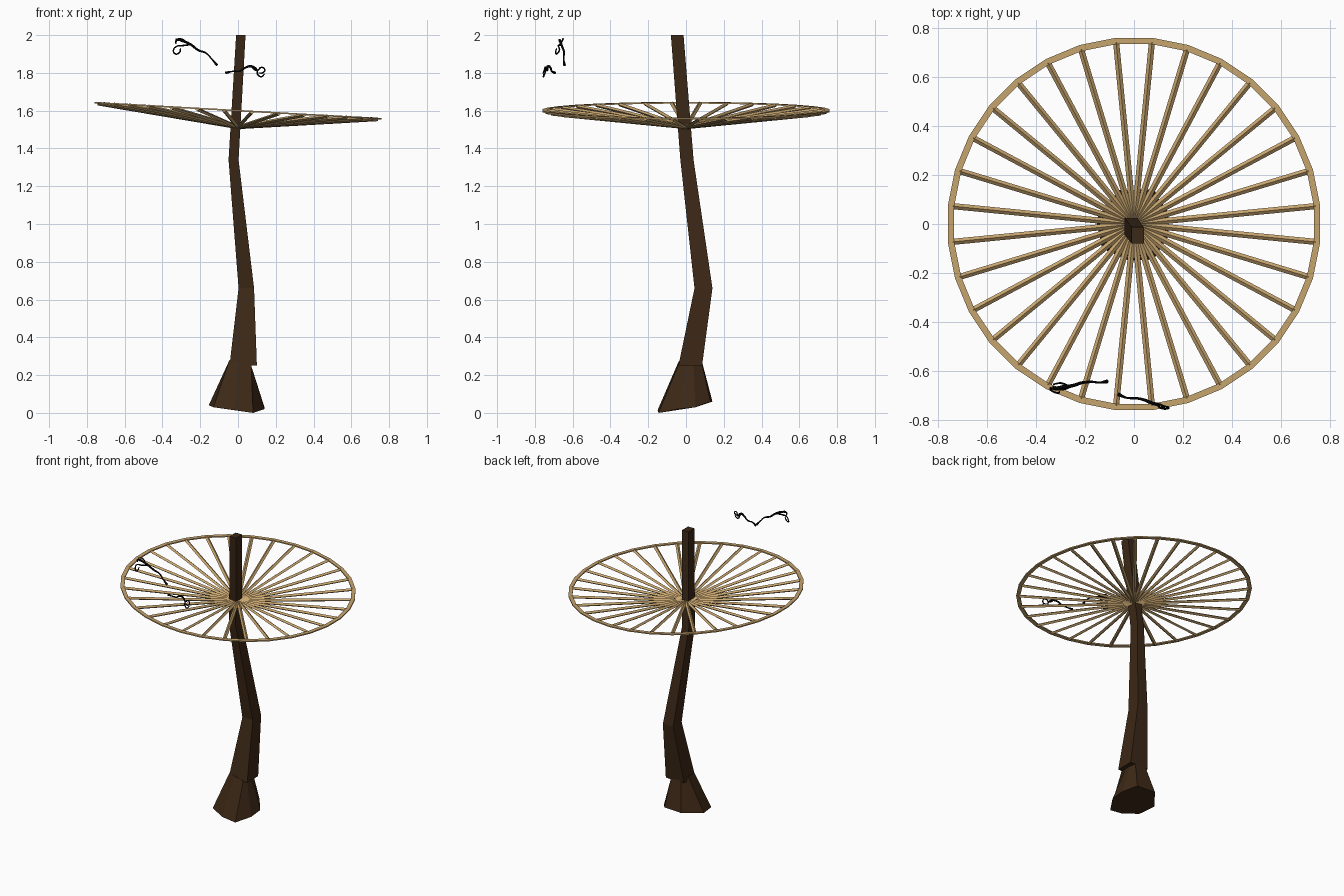
import bpy, bmesh, math
from mathutils import Vector

if "Cube" in bpy.data.objects:
    bpy.data.objects.remove(bpy.data.objects["Cube"])


def material(name, rgb):
    m = bpy.data.materials.new(name)
    m.diffuse_color = (*rgb, 1)
    m.use_nodes = True
    m.node_tree.nodes["Principled BSDF"].inputs["Base Color"].default_value = m.diffuse_color
    return m


BARK = material("dark bark", (0.045, 0.021, 0.008))
TAN = material("tan wood", (0.58, 0.38, 0.16))
BLACK = material("black", (0.001, 0.001, 0.001))


def loft(bm, rings, caps=True, closed=False):
    """Skin a series of equal-sized point rings."""
    rows = [[bm.verts.new(p) for p in r] for r in rings]
    n = len(rows[0])
    pairs = list(zip(rows, rows[1:])) + ([(rows[-1], rows[0])] if closed else [])
    for a, b in pairs:
        for i in range(n):
            j = (i + 1) % n
            bm.faces.new((a[i], a[j], b[j], b[i]))
    if caps and not closed:
        bm.faces.new(rows[0][::-1])
        bm.faces.new(rows[-1])


def finish(bm, name, mat):
    bmesh.ops.recalc_face_normals(bm, faces=bm.faces)
    me = bpy.data.meshes.new(name)
    bm.to_mesh(me)
    bm.free()
    me.materials.append(mat)
    ob = bpy.data.objects.new(name, me)
    bpy.context.collection.objects.link(ob)
    return ob


# Bent square trunk: x0, x1, y0, y1, z
SECTIONS = [
    (-0.045, 0.10, -0.04, 0.085, 0.25),
    (0.003, 0.085, 0.045, 0.14, 0.66),
    (-0.05, 0.003, -0.03, 0.04, 1.34),
    (-0.01, 0.04, -0.08, -0.013, 2.0),
]
bm = bmesh.new()
loft(bm, [[(x0, y0, z), (x1, y0, z), (x1, y1, z), (x0, y1, z)]
          for x0, x1, y0, y1, z in SECTIONS])
finish(bm, "trunk", BARK)

# Flared eight-sided root base
foot = [(0.14, 0.05, 0.03), (0.08, 0.13, 0.06), (-0.06, 0.14, 0.06),
        (-0.155, 0.02, 0.04), (-0.13, -0.10, 0.03), (-0.02, -0.15, 0.015),
        (0.08, -0.145, 0.0), (0.14, -0.05, 0.02)]
neck = [(0.07, 0.04, 0.25), (0.06, 0.085, 0.255), (-0.02, 0.085, 0.27),
        (-0.045, 0.04, 0.28), (-0.045, -0.03, 0.28), (0.0, -0.04, 0.27),
        (0.07, -0.04, 0.255), (0.07, 0.0, 0.25)]
bm = bmesh.new()
loft(bm, [foot, neck])
finish(bm, "root_base", BARK)

# Tilted 32-sided wheel: rim and ridged spokes rising from the hub
SIDES = 32
ANGLES = [(i + 0.5) * math.tau / SIDES for i in range(SIDES)]


def on_wheel(r, a, dz=0.0):
    x, y = r * math.cos(a), r * math.sin(a)
    return Vector((x, y, 1.6 - 0.056 * x + dz))


bm = bmesh.new()
loft(bm, [[on_wheel(0.738, a, -0.004), on_wheel(0.764, a, -0.004),
           on_wheel(0.764, a, 0.004), on_wheel(0.738, a, 0.004)]
          for a in ANGLES], closed=True)
finish(bm, "wheel_rim", TAN)

bm = bmesh.new()
hub = Vector((0, 0, 1.512))
for a in ANGLES:
    end = on_wheel(0.745, a, -0.004)
    along = (end - hub).normalized()
    side = along.cross(Vector((0, 0, 1))).normalized() * 0.0125
    up = side.cross(along).normalized() * 0.010
    loft(bm, [[p + side, p + up, p - side, p - up] for p in (hub, end)])
finish(bm, "wheel_spokes", TAN)

# Floating curly tendrils: x, y, z, radius
TENDRILS = {
    "left_tendril": [
        [(-0.11, -0.643, 1.84, 0.008), (-0.14, -0.648, 1.875, 0.004),
         (-0.17, -0.645, 1.905, 0.005), (-0.21, -0.648, 1.92, 0.006),
         (-0.25, -0.66, 1.95, 0.007), (-0.29, -0.665, 1.968, 0.007),
         (-0.325, -0.67, 1.972, 0.006), (-0.33, -0.665, 1.955, 0.004)],
        [(-0.25, -0.66, 1.95, 0.005), (-0.29, -0.675, 1.945, 0.005),
         (-0.325, -0.675, 1.94, 0.004), (-0.342, -0.67, 1.92, 0.004),
         (-0.33, -0.685, 1.90, 0.004), (-0.308, -0.69, 1.91, 0.004),
         (-0.305, -0.685, 1.93, 0.003)],
        [(-0.27, -0.66, 1.96, 0.004), (-0.30, -0.65, 1.98, 0.004),
         (-0.33, -0.655, 1.978, 0.003)]],
    "right_tendril": [
        [(-0.065, -0.695, 1.80, 0.008), (-0.03, -0.71, 1.808, 0.004),
         (0.01, -0.712, 1.81, 0.005), (0.04, -0.718, 1.828, 0.006),
         (0.07, -0.73, 1.835, 0.007), (0.10, -0.742, 1.815, 0.005),
         (0.105, -0.75, 1.79, 0.004), (0.125, -0.755, 1.78, 0.004),
         (0.14, -0.753, 1.795, 0.003)],
        [(0.07, -0.73, 1.833, 0.004), (0.10, -0.735, 1.812, 0.004),
         (0.125, -0.745, 1.83, 0.004), (0.142, -0.75, 1.815, 0.004),
         (0.13, -0.755, 1.80, 0.004), (0.11, -0.745, 1.80, 0.003)]],
}
for name, paths in TENDRILS.items():
    cu = bpy.data.curves.new(name, 'CURVE')
    cu.dimensions = '3D'
    cu.bevel_depth = 1.0
    cu.bevel_resolution = 1
    cu.resolution_u = 5
    cu.use_fill_caps = True
    for pts in paths:
        sp = cu.splines.new('BEZIER')
        sp.bezier_points.add(len(pts) - 1)
        for bp, (x, y, z, r) in zip(sp.bezier_points, pts):
            bp.co = (x, y, z)
            bp.radius = r
            bp.handle_left_type = bp.handle_right_type = 'AUTO'
    cu.materials.append(BLACK)
    ob = bpy.data.objects.new(name, cu)
    bpy.context.collection.objects.link(ob)
    bpy.ops.object.select_all(action='DESELECT')
    ob.select_set(True)
    bpy.context.view_layer.objects.active = ob
    bpy.ops.object.convert(target='MESH')
